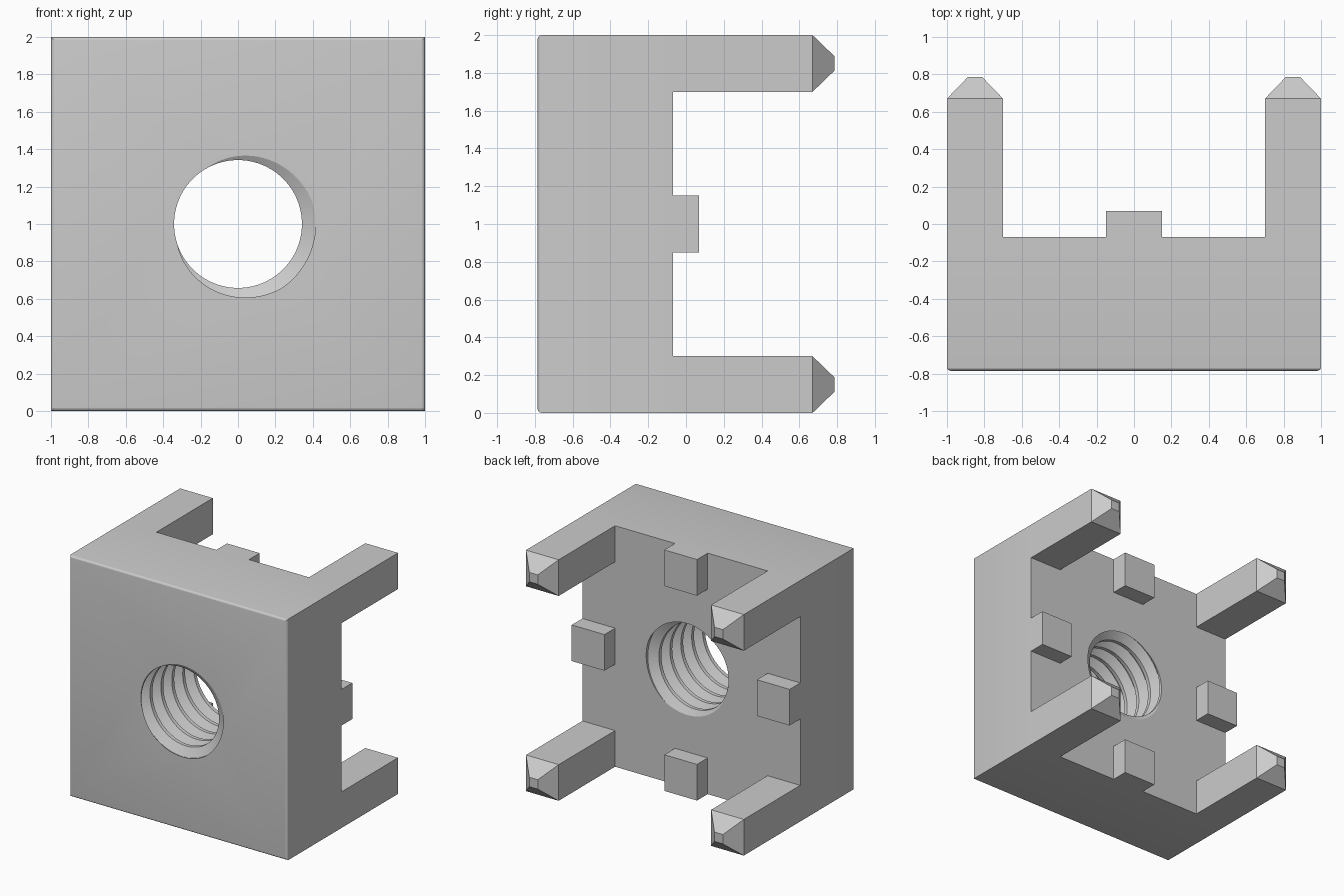
import bpy, bmesh, math
from mathutils import Vector, Matrix

if "Cube" in bpy.data.objects:
    bpy.data.objects.remove(bpy.data.objects["Cube"])

FRONT, BACK, TAB, SHOULDER, TIP = -0.785, -0.07, 0.07, 0.67, 0.785


def make_object(name, bm):
    bmesh.ops.recalc_face_normals(bm, faces=bm.faces[:])
    mesh = bpy.data.meshes.new(name)
    bm.to_mesh(mesh)
    bm.free()
    obj = bpy.data.objects.new(name, mesh)
    bpy.context.collection.objects.link(obj)
    return obj


def extrude_to(bm, face, y, scale=1.0):
    """Extrude one face to depth y, scaling it about its centre."""
    geom = bmesh.ops.extrude_face_region(bm, geom=[face])["geom"]
    new = [g for g in geom if isinstance(g, bmesh.types.BMFace)][0]
    c = new.calc_center_median()
    for v in new.verts:
        v.co = Vector((c.x + (v.co.x - c.x) * scale, y, c.z + (v.co.z - c.z) * scale))
    return new


def build_block():
    # Main slab, sliced so the prongs and tabs can grow from its back
    bm = bmesh.new()
    bmesh.ops.create_cube(bm, size=1, matrix=Matrix.Translation((0, (FRONT + BACK) / 2, 1))
                          @ Matrix.Diagonal((2, BACK - FRONT, 2, 1)))
    for cut in (-0.7, -0.15, 0.15, 0.7):
        for co, no in (((cut, 0, 0), (1, 0, 0)), ((0, 0, 1 + cut), (0, 0, 1))):
            geom = bm.verts[:] + bm.edges[:] + bm.faces[:]
            bmesh.ops.bisect_plane(bm, geom=geom, plane_co=co, plane_no=no)
    bmesh.ops.recalc_face_normals(bm, faces=bm.faces[:])

    # Corner prongs with tapered tips, and a tab in the middle of each side
    prongs, tabs = [], []
    for f in bm.faces:
        c = f.calc_center_median()
        if f.normal.y > 0.9:
            ax, az = abs(c.x), abs(c.z - 1)
            if ax > 0.7 and az > 0.7:
                prongs.append(f)
            elif max(ax, az) > 0.7 and min(ax, az) < 0.1:
                tabs.append(f)
    for f in prongs:
        extrude_to(bm, extrude_to(bm, f, SHOULDER), TIP, 0.26)
    for f in tabs:
        extrude_to(bm, f, TAB)
    bmesh.ops.dissolve_limit(bm, angle_limit=0.01, verts=bm.verts[:], edges=bm.edges[:])

    # Rounded rim of the front face
    rim = [e for e in bm.edges if all(abs(v.co.y - FRONT) < 1e-4 for v in e.verts)]
    bmesh.ops.bevel(bm, geom=rim, offset=0.02, offset_type='OFFSET', segments=4,
                    profile=0.5, affect='EDGES')
    return make_object("threaded_block", bm)


def build_thread_cutter(minor=0.342, major=0.415, pitch=0.143, steps=64, turns=9):
    # Helical profile: (fraction of pitch, radius); joins itself one turn later
    profile = [(-0.1, major), (0.1, major), (0.39, minor), (0.61, minor)]
    bm = bmesh.new()
    count = steps * turns
    start = FRONT - 2 * pitch
    rows = []
    for frac, r in profile:
        row = []
        for i in range(count + 1):
            a = math.radians(-20) - math.tau * i / steps
            y = start + pitch * (i / steps + frac)
            row.append(bm.verts.new((r * math.cos(a), y, 1 + r * math.sin(a))))
        rows.append(row)
    last = [bm.verts.new((major * math.cos(math.radians(-20) - math.tau * i / steps),
                          start + pitch * (i / steps - 0.1),
                          1 + major * math.sin(math.radians(-20) - math.tau * i / steps)))
            for i in range(count + 1, count + steps + 1)]
    rows[0] += last
    rows.append(rows[0][steps:])
    for a, b in zip(rows, rows[1:]):
        for i in range(count):
            bm.faces.new((a[i], a[i + 1], b[i + 1], b[i]))
    # Close both ends with a fan to a point on the axis
    near = rows[0][:steps + 1] + [rows[k][0] for k in (3, 2, 1)]
    far = rows[0][count:] + [rows[k][count] for k in (3, 2, 1)]
    for loop, y in ((near, start - 1), (far, start + (turns + 1) * pitch + 1)):
        tip = bm.verts.new((0, y, 1))
        for a, b in zip(loop, loop[1:] + loop[:1]):
            bm.faces.new((a, b, tip))
    return make_object("thread_cutter", bm)


block = build_block()
cutter = build_thread_cutter()
cutter.hide_render = True

# Cut the threaded hole
mod = block.modifiers.new("threaded_hole", 'BOOLEAN')
mod.operation = 'DIFFERENCE'
mod.solver = 'EXACT'
mod.object = cutter
bpy.ops.object.select_all(action='DESELECT')
block.select_set(True)
bpy.context.view_layer.objects.active = block
bpy.ops.object.modifier_apply(modifier=mod.name)
bpy.data.objects.remove(cutter)
bpy.ops.object.shade_smooth_by_angle(angle=math.radians(12))
